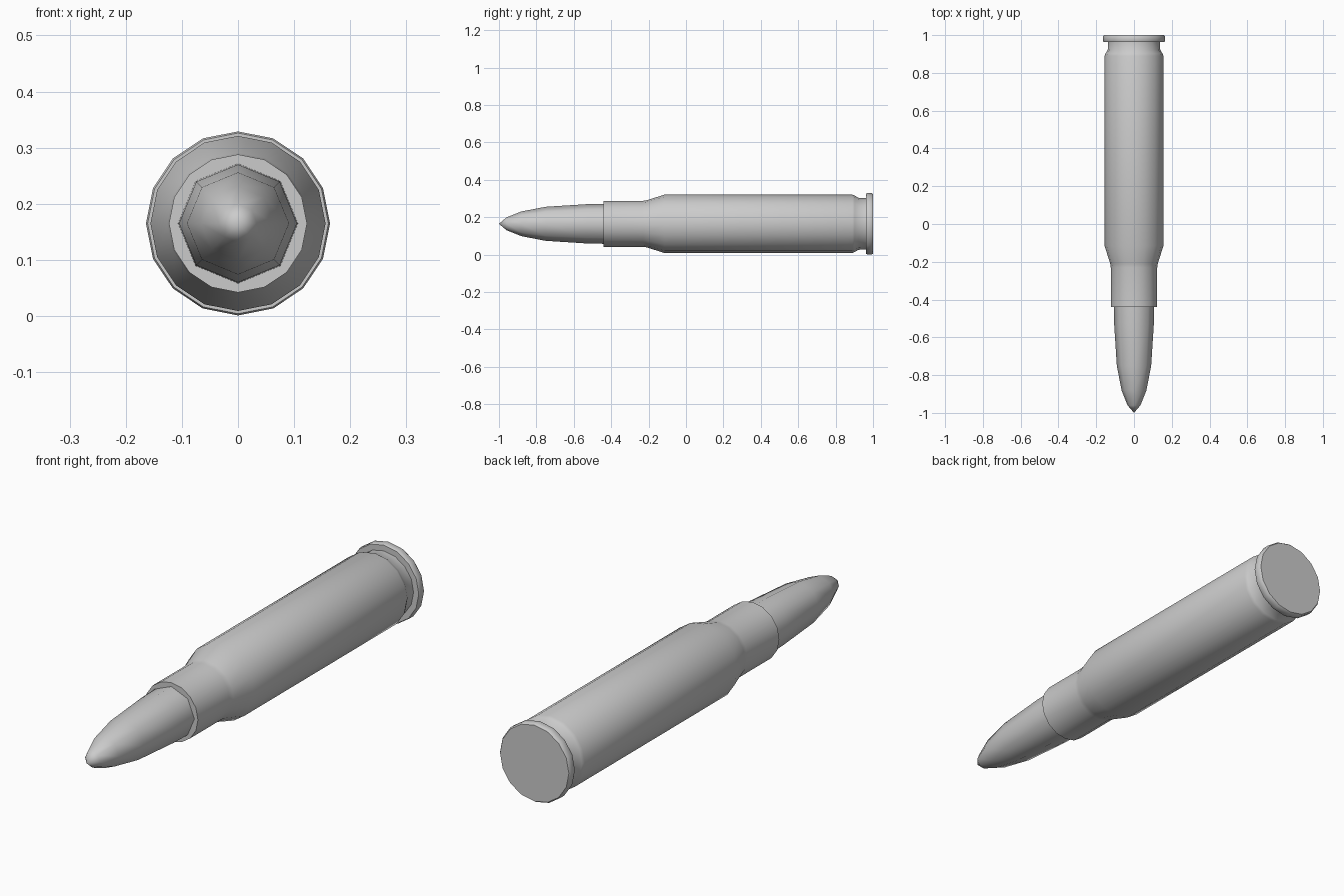
import bpy, bmesh, math

if "Cube" in bpy.data.objects:
    bpy.data.objects.remove(bpy.data.objects["Cube"])

AXIS_Z = 0.165


def lathe(name, profile, sides, angle):
    """Revolve (y, radius) points around the long axis; radius 0 makes a pole."""
    bm = bmesh.new()
    rings = []
    for y, r in profile:
        if r == 0:
            rings.append([bm.verts.new((0, y, AXIS_Z))] * sides)
        else:
            rings.append([bm.verts.new((r * math.cos(a), y, AXIS_Z + r * math.sin(a)))
                          for a in (2 * math.pi * i / sides for i in range(sides))])
    for a, b in zip(rings, rings[1:]):
        for i in range(sides):
            j = (i + 1) % sides
            quad = list(dict.fromkeys((a[i], a[j], b[j], b[i])))
            bm.faces.new(quad)
    # flat caps on open ends
    for ring in (rings[0], rings[-1]):
        if ring[0] is not ring[1]:
            bm.faces.new(ring)
    bmesh.ops.recalc_face_normals(bm, faces=bm.faces)
    mesh = bpy.data.meshes.new(name)
    bm.to_mesh(mesh)
    bm.free()
    ob = bpy.data.objects.new(name, mesh)
    bpy.context.collection.objects.link(ob)
    bpy.ops.object.select_all(action='DESELECT')
    ob.select_set(True)
    bpy.context.view_layer.objects.active = ob
    bpy.ops.object.shade_smooth_by_angle(angle=math.radians(angle))
    return ob


# Case: mouth, neck, shoulder, body, extractor groove, rim and base
lathe("case", [(-0.44, 0.123), (-0.23, 0.123), (-0.21, 0.126), (-0.115, 0.156),
               (0.89, 0.156), (0.902, 0.151), (0.922, 0.139), (0.963, 0.137),
               (0.963, 0.161), (0.969, 0.164), (0.993, 0.164), (1.0, 0.159)],
      16, 50)

# Bullet: eight-sided ogive seated in the neck
lathe("bullet", [(-0.43, 0.107), (-0.53, 0.105), (-0.75, 0.091), (-0.88, 0.066),
                 (-0.96, 0.034), (-1.0, 0)],
      8, 50)
